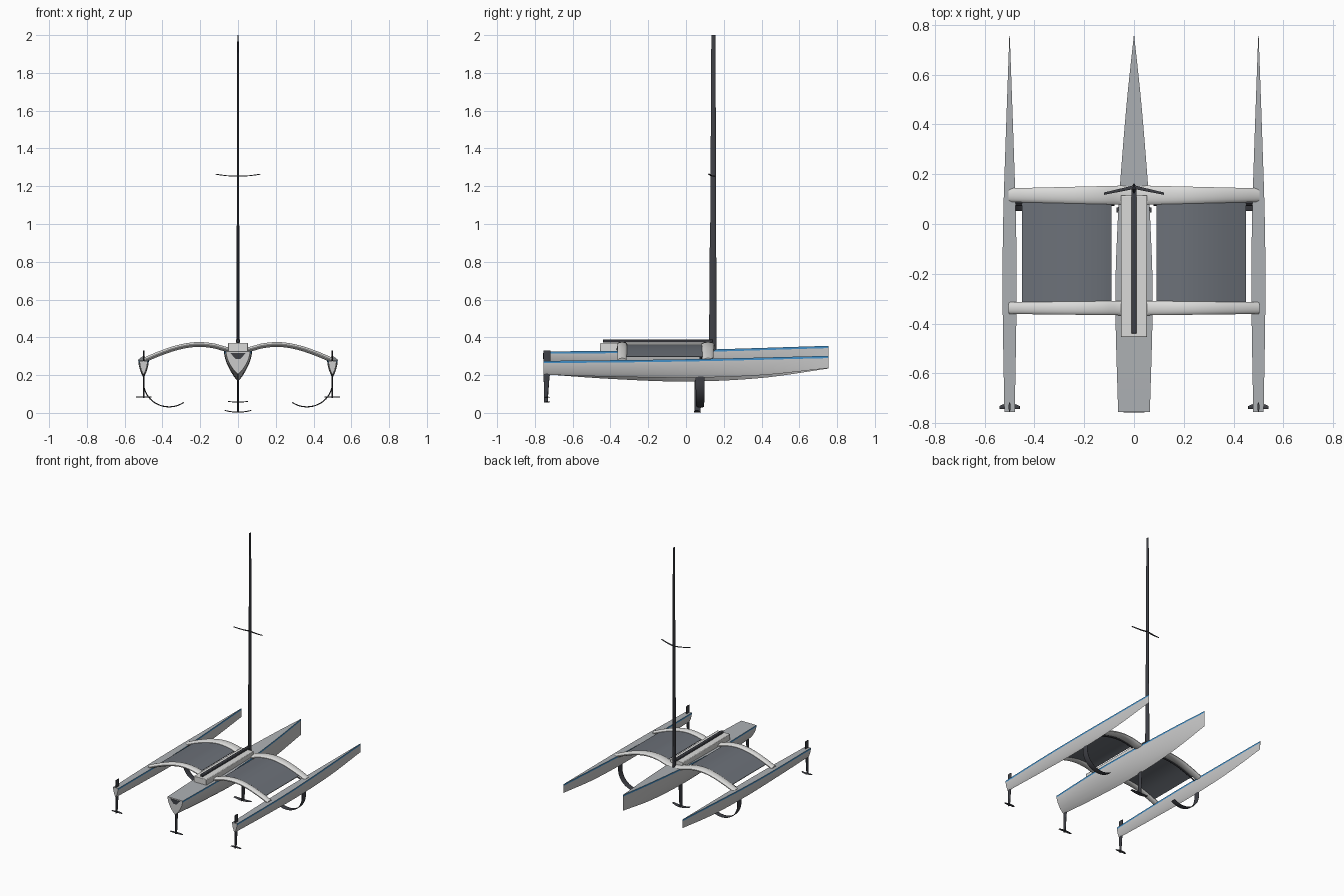
import bpy, bmesh, math
from mathutils import Vector

if "Cube" in bpy.data.objects:
    bpy.data.objects.remove(bpy.data.objects["Cube"])


def material(name, r, g, b):
    m = bpy.data.materials.new(name)
    m.use_nodes = True
    m.diffuse_color = (r, g, b, 1)
    m.node_tree.nodes["Principled BSDF"].inputs["Base Color"].default_value = (r, g, b, 1)
    return m


HULL = material("light hull grey", .6, .6, .6)
DECK = material("deck grey", .42, .44, .46)
BLUE = material("stripe blue", .06, .3, .62)
WHITE = material("beam white", .7, .7, .69)
NET = material("net grey", .15, .165, .19)
CARBON = material("carbon black", .05, .052, .062)


def smooth_value(table, x):
    """Smooth interpolation of (x, value) pairs."""
    n = len(table)

    def slope(i):
        a, b = table[max(i - 1, 0)], table[min(i + 1, n - 1)]
        return (b[1] - a[1]) / (b[0] - a[0])

    i = 0
    while i < n - 2 and x > table[i + 1][0]:
        i += 1
    (x0, v0), (x1, v1) = table[i], table[i + 1]
    h = x1 - x0
    t = (x - x0) / h
    s = t * t * (3 - 2 * t)
    return (v0 + (v1 - v0) * s + h * slope(i) * t * (1 - t) ** 2
            - h * slope(i + 1) * t * t * (1 - t))


def loft(name, rings, mats, face_mat=lambda k: 0):
    """Skin closed rings of points and cap both ends."""
    bm = bmesh.new()
    rows = [[bm.verts.new(p) for p in ring] for ring in rings]
    n = len(rows[0])
    for a, b in zip(rows, rows[1:]):
        for k in range(n):
            j = (k + 1) % n
            bm.faces.new((a[k], a[j], b[j], b[k])).material_index = face_mat(k)
    bm.faces.new(rows[0])
    bm.faces.new(rows[-1])
    bmesh.ops.recalc_face_normals(bm, faces=bm.faces)
    me = bpy.data.meshes.new(name)
    bm.to_mesh(me)
    bm.free()
    for m in mats:
        me.materials.append(m)
    ob = bpy.data.objects.new(name, me)
    bpy.context.collection.objects.link(ob)
    bpy.ops.object.select_all(action="DESELECT")
    ob.select_set(True)
    bpy.context.view_layer.objects.active = ob
    bpy.ops.object.shade_smooth_by_angle(angle=math.radians(35))
    return ob


def blade(name, path, thick, mat, sides=12):
    """Streamlined bar along (x, y, z, chord) points; the chord lies along y."""
    rings = []
    for i, (x, y, z, chord) in enumerate(path):
        a, b = path[max(i - 1, 0)], path[min(i + 1, len(path) - 1)]
        d = Vector((b[0] - a[0], 0, b[2] - a[2])).normalized()
        normal = Vector((-d.z, 0, d.x))
        ring = []
        for k in range(sides):
            t = math.tau * (k + .5) / sides
            ring.append(Vector((x, y + chord / 2 * math.cos(t), z))
                        + normal * thick / 2 * math.sin(t))
        rings.append(ring)
    return loft(name, rings, [mat])


def box(name, x, y, z, mat, bevel=.004):
    def ring(yy):
        return [(-x, yy, z[0]), (x, yy, z[0]), (x, yy, z[1]), (-x, yy, z[1])]
    ob = loft(name, [ring(y[0]), ring(y[1])], [mat])
    mod = ob.modifiers.new("soft edges", "BEVEL")
    mod.width = bevel
    mod.segments = 2
    return ob


def hull(name, cx, width, keel, sheer):
    """Hull with a plumb bow, a flat deck and a stripe below the deck edge."""
    rings = []
    stations, rows = 32, 10
    for i in range(stations + 1):
        y = -.755 + 1.51 * i / stations
        w, bottom, top = (smooth_value(t, y) for t in (width, keel, sheer))
        stripe = .012 / (top - bottom)
        ts = [0] + [stripe + (1 - stripe) * k / rows for k in range(rows + 1)]
        side = [(w * max(1 - t ** 1.7, 0) ** .85, top - t * (top - bottom)) for t in ts]
        ring = [(cx + sx, y, sz) for sx, sz in side]
        ring += [(cx - sx, y, sz) for sx, sz in side[-2::-1]]
        rings.append(ring)
    last = 2 * rows + 2
    return loft(name, rings, [HULL, BLUE, DECK],
                lambda k: 2 if k == last else 1 if k in (0, last - 1) else 0)


# Hulls
hull("main_hull", 0,
     [(-.755, .064), (-.3, .075), (0, .066), (.2, .053), (.5, .028), (.755, .001)],
     [(-.755, .205), (-.4, .18), (0, .166), (.4, .185), (.755, .235)],
     [(-.755, .325), (0, .333), (.755, .355)])
for side, label in ((1, "left"), (-1, "right")):
    hull(label + "_float", .5 * side,
         [(-.755, .021), (-.3, .028), (0, .026), (.3, .017), (.755, .001)],
         [(-.755, .202), (-.4, .192), (0, .186), (.4, .2), (.755, .237)],
         [(-.755, .275), (0, .284), (.755, .302)])

# Arched cross beams
ARCH = [(0, .328), (.06, .336), (.13, .355), (.22, .362), (.32, .346), (.42, .312), (.5, .278)]


def arch(x):
    return smooth_value(ARCH, abs(x))


for label, y, wide, tip in (("front", .116, .08, .056), ("rear", -.338, .06, .048)):
    path = []
    for i in range(49):
        x = -.5 + i / 48
        path.append((x, y, arch(x), wide + (tip - wide) * abs(x) * 2))
    blade(label + "_beam", path, .026, WHITE, 16)

for side, label in ((1, "left"), (-1, "right")):
    # Net stretched between the beams, with its lacing tube
    rings = []
    for i in range(21):
        x = .09 + .36 * i / 20
        z = arch(x)
        rings.append([(side * x, y, z + dz) for y, dz in
                      ((-.32, 0), (.09, 0), (.09, -.004), (-.32, -.004))])
    loft(label + "_net", rings, [NET])
    blade(label + "_net_tube",
          [(side * (.08 + .4 * i / 20), .078, arch(.08 + .4 * i / 20) - .008, .012)
           for i in range(21)], .01, CARBON, 8)

    # Curved lifting foil under each float
    foil = []
    for i in range(25):
        t = math.radians(125 * i / 24)
        foil.append((side * (.365 + .135 * math.cos(t)), .075,
                     .16 - .128 * math.sin(t), .05 - .012 * i / 24))
    foil.insert(0, (side * .5, .075, .24, .05))
    blade(label + "_curved_foil", foil, .006, CARBON)


# Rudders and centreboard, each with a curved wing at the foot
def wing(name, x, y, z, span, chord, rise):
    path = []
    for i in range(13):
        u = i / 6 - 1
        path.append((x + span * u, y - .006 * u * u, z + rise * u * u,
                     chord * (1 - .45 * u * u)))
    blade(name, path, .005, CARBON)


for x, foot, top, span, label in ((.5, .08, .33, .041, "left"),
                                  (-.5, .08, .33, .041, "right"),
                                  (0, .055, .3, .052, "centre")):
    blade(label + "_rudder", [(x, -.742, foot, .02), (x, -.738, .19, .032),
                              (x, -.735, .21, .038), (x, -.735, top, .038)], .008, CARBON)
    wing(label + "_rudder_wing", x, -.732, foot + .003, span, .024, .002)

blade("centreboard", [(0, .06, .002, .034), (0, .064, .1, .04), (0, .066, .2, .046)],
      .01, CARBON)
wing("centreboard_wing", 0, .062, .004, .07, .034, .009)

# Dark recess plate on the transom
loft("transom_recess", [[(-.042, y, .318), (.042, y, .318), (.012, y, .285), (-.012, y, .285)]
                        for y in (-.757, -.752)], [CARBON])

# Cockpit spine, boom and mast
box("cockpit_spine", .053, (-.455, .115), (.322, .37), WHITE)
box("boom", .011, (-.44, .14), (.372, .389), CARBON)
blade("mast", [(0, .142, .335, .042), (0, .143, .99, .034), (0, .144, 1.01, .032),
               (0, .145, 1.9, .024), (0, .145, 2.0, .022)], .014, CARBON)
bpy.data.objects["mast"].data.update()
for v in bpy.data.objects["mast"].data.vertices:
    v.co.x *= 1 if v.co.z < 1 else .75 if v.co.z < 1.95 else .5

# Swept spreaders
for side, label in ((1, "left"), (-1, "right")):
    blade(label + "_spreader",
          [(side * .12 * u, .148 - .026 * u, 1.253 + .011 * u ** 2, .016 - .006 * u)
           for u in (0, .25, .5, .75, 1)], .005, CARBON, 8)
